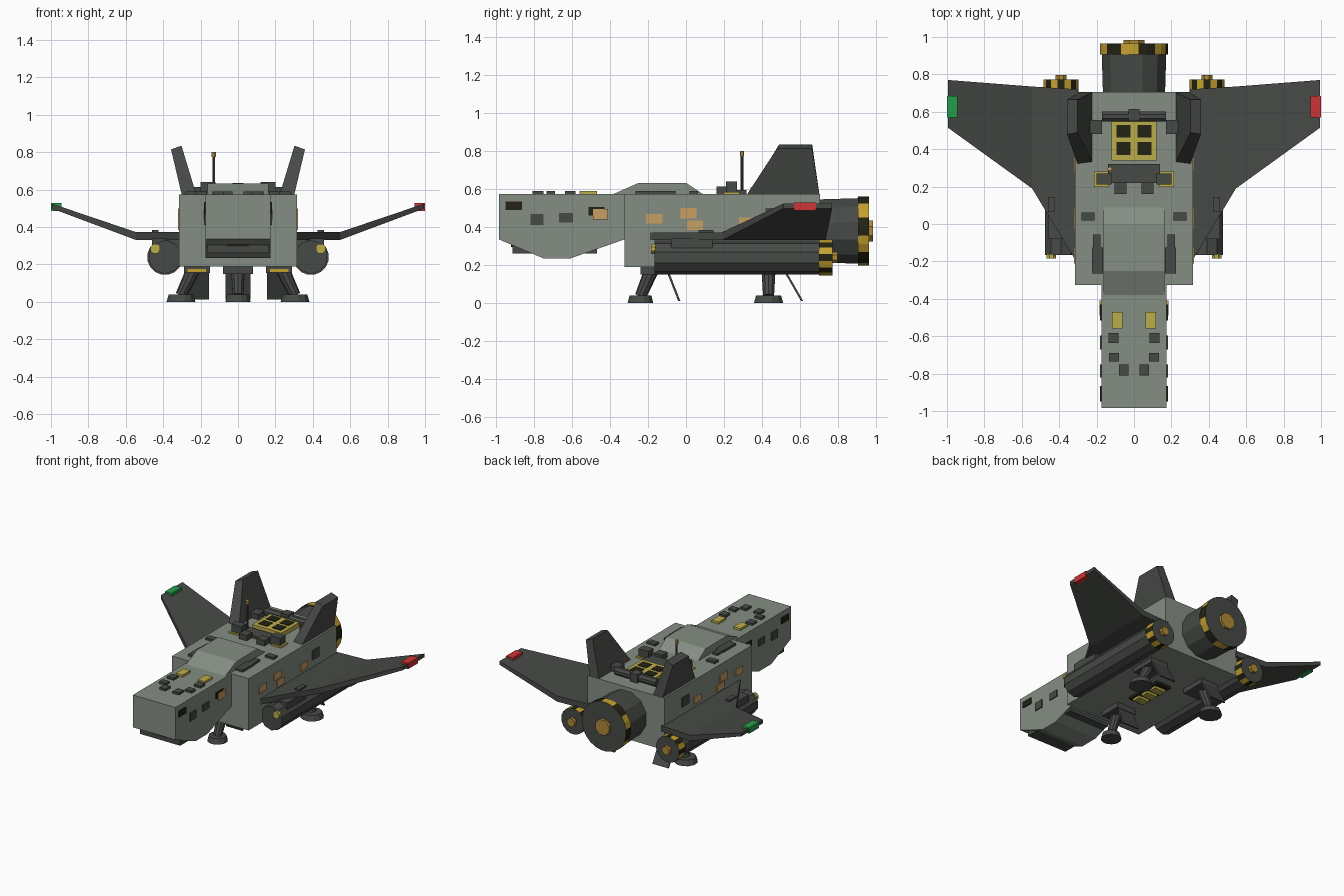
import bpy, bmesh, math
from mathutils import Vector


def mat(name, r, g, b):
    m = bpy.data.materials.new(name)
    m.diffuse_color = (r, g, b, 1)
    return m


HULL = mat("hull_grey_green", 0.235, 0.27, 0.23)
DARK = mat("dark_grey", 0.062, 0.068, 0.061)
BLACK = mat("near_black", 0.016, 0.016, 0.007)
YELLOW = mat("pale_yellow", 0.50, 0.42, 0.07)
GOLD = mat("gold", 0.55, 0.36, 0.03)
BRASS = mat("brass", 0.42, 0.25, 0.04)
TAN = mat("tan_patch", 0.58, 0.35, 0.13)
RED = mat("red_light", 0.62, 0.035, 0.035)
GREEN = mat("green_light", 0.02, 0.33, 0.07)


def build(name, verts, faces, *mats):
    me = bpy.data.meshes.new(name)
    me.from_pydata([tuple(v) for v in verts], [], faces)
    bm = bmesh.new()
    bm.from_mesh(me)
    bmesh.ops.recalc_face_normals(bm, faces=bm.faces)
    bm.to_mesh(me)
    bm.free()
    ob = bpy.data.objects.new(name, me)
    bpy.context.collection.objects.link(ob)
    for m in mats:
        me.materials.append(m)
    return ob


def loft(name, rings, *mats):
    """Skin equal-length rings of points and cap both ends."""
    n = len(rings[0])
    verts = [p for r in rings for p in r]
    faces = [[k * n + i, k * n + (i + 1) % n, (k + 1) * n + (i + 1) % n, (k + 1) * n + i]
             for k in range(len(rings) - 1) for i in range(n)]
    faces += [list(range(n)), list(range(len(verts) - n, len(verts)))]
    return build(name, verts, faces, *mats)


def box(name, x, y, z, m):
    """Box from (min, max) pairs."""
    return loft(name, [[(x[0], y[0], c), (x[1], y[0], c), (x[1], y[1], c), (x[0], y[1], c)] for c in z], m)


def side_prism(name, prof, w, m):
    """Extrude a (y, z) profile over x = -w..w."""
    return loft(name, [[(x, y, z) for y, z in prof] for x in (-w, w)], m)


def tube(name, a, b, ra, rb, n, *mats):
    """Cylinder or cone from a to b."""
    a, b = Vector(a), Vector(b)
    d = (b - a).normalized()
    u = d.cross(Vector((0, 0, 1)) if abs(d.z) < 0.9 else Vector((0, 1, 0))).normalized()
    v = d.cross(u)
    ang = [2 * math.pi * (i + 0.5) / n for i in range(n)]
    return loft(name, [[p + r * (math.cos(t) * u + math.sin(t) * v) for t in ang]
                       for p, r in ((a, ra), (b, rb))], *mats)


def striped_ring(name, a, b, r, n, step):
    """Hazard ring: side faces alternate gold and black, caps are dark."""
    ob = tube(name, a, b, r, r, n, GOLD, BLACK, DARK)
    for p in ob.data.polygons:
        p.material_index = 2 if len(p.vertices) > 4 else (p.index // step) % 2


def pair(name, x, y, z, m):
    """Box mirrored across the centre plane."""
    box(name + "_right", x, y, z, m)
    box(name + "_left", (-x[1], -x[0]), y, z, m)


# Fuselage, nose and roof hump
box("fuselage", (-0.315, 0.315), (-0.325, 0.705), (0.19, 0.575), HULL)
side_prism("nose", [(-0.985, 0.575), (-0.985, 0.335), (-0.75, 0.235), (-0.61, 0.235),
                    (-0.325, 0.335), (-0.325, 0.575)], 0.175, HULL)
side_prism("roof_hump", [(-0.385, 0.573), (-0.25, 0.633), (0.0, 0.633), (0.09, 0.573)], 0.162, HULL)
box("chin_unit", (-0.165, 0.165), (-0.915, -0.47), (0.262, 0.325), DARK)
box("chin_slot", (-0.06, 0.06), (-0.922, -0.914), (0.295, 0.315), BLACK)

# Main engine
tube("main_engine", (0, 0.70, 0.38), (0, 0.958, 0.38), 0.172, 0.18, 12, DARK)
striped_ring("main_engine_ring", (0, 0.905, 0.38), (0, 0.964, 0.38), 0.183, 24, 2)
tube("main_nozzle", (0, 0.95, 0.38), (0, 0.985, 0.38), 0.06, 0.06, 8, BRASS)

# Mirrored parts: pods, wings, fins, rear legs
wing_plan = [(0.30, -0.215, 0.352, 0.72), (0.545, 0.19, 0.352, 0.735), (0.995, 0.515, 0.512, 0.77)]
for s, side, lamp in ((1, "right", RED), (-1, "left", GREEN)):
    x = 0.39 * s
    tube("pod_" + side, (x, -0.165, 0.24), (x, 0.765, 0.24), 0.09, 0.09, 10, DARK)
    striped_ring("pod_ring_" + side, (x, 0.70, 0.24), (x, 0.772, 0.24), 0.096, 16, 1)
    tube("pod_nozzle_" + side, (x, 0.76, 0.24), (x, 0.797, 0.24), 0.032, 0.032, 8, BRASS)
    tube("pod_lamp_" + side, (0.442 * s, -0.185, 0.285), (0.442 * s, -0.16, 0.285), 0.028, 0.028, 8, YELLOW)

    rings = []
    for (wx, y0, z, y1), t in zip(wing_plan, (0.021, 0.021, 0.013)):
        rings.append([(s * wx, y0, z - t), (s * wx, y1, z - t), (s * wx, y1, z + t), (s * wx, y0, z + t)])
    loft("wing_" + side, rings, DARK)
    xs = sorted((0.945 * s, 1.0 * s))
    box("wing_tip_lamp_" + side, xs, (0.57, 0.685), (0.487, 0.53), lamp)

    # Canted tail fin
    fin = []
    for y0, y1, z, a, b in ((0.33, 0.703, 0.57, 0.222, 0.30), (0.49, 0.665, 0.825, 0.302, 0.358)):
        dz = 0.01 if z > 0.7 else 0
        fin.append([(s * a, y0, z + dz), (s * b, y0 - 0.01, z - dz), (s * b, y1, z - dz), (s * a, y1, z + dz)])
    loft("tail_fin_" + side, fin, DARK)

    # Rear leg with foot, bay and door
    f = 0.305 * s
    tube("rear_foot_" + side, (f, 0.435, 0), (f, 0.435, 0.04), 0.08, 0.068, 12, DARK)
    tube("rear_strut_" + side, (f, 0.435, 0.035), (0.225 * s, 0.435, 0.20), 0.03, 0.04, 10, DARK)
    d0, d1 = 0.155 * s, 0.285 * s
    loft("rear_door_" + side, [[(d, 0.52, 0.16), (d, 0.532, 0.16), (d, 0.617, 0.012), (d, 0.605, 0.012)]
                               for d in (d0, d1)], DARK)

pair("pod_pylon", (0.315, 0.46), (-0.08, 0.14), (0.27, 0.34), DARK)
pair("wing_block", (0.425, 0.46), (0.065, 0.145), (0.365, 0.385), DARK)
pair("rear_gear_bay", (0.15, 0.29), (0.34, 0.53), (0.155, 0.195), DARK)
pair("rear_bay_trim", (0.17, 0.27), (0.335, 0.341), (0.16, 0.175), GOLD)

# Front leg
tube("front_foot", (0, -0.24, 0), (0, -0.24, 0.04), 0.07, 0.06, 12, DARK)
tube("front_strut", (0, -0.24, 0.035), (0, -0.17, 0.20), 0.03, 0.04, 10, DARK)
box("front_gear_bay", (-0.08, 0.08), (-0.24, -0.08), (0.15, 0.195), DARK)
loft("front_door", [[(d, -0.10, 0.16), (d, -0.088, 0.16), (d, -0.03, 0.012), (d, -0.042, 0.012)]
                    for d in (-0.067, 0.067)], DARK)

# Belly rack with yellow canisters
box("belly_rack", (-0.06, 0.06), (0.02, 0.31), (0.172, 0.195), BLACK)
for i in range(3):
    y = 0.045 + i * 0.085
    box("belly_canister_%d" % i, (-0.045, 0.045), (y, y + 0.06), (0.155, 0.18), YELLOW)

# Rear roof: framed window, roll bar, equipment blocks and antenna
box("skylight_frame", (-0.12, 0.12), (0.34, 0.555), (0.57, 0.608), YELLOW)
for i, (sx, y) in enumerate(((-1, 0.37), (1, 0.37), (-1, 0.462), (1, 0.462))):
    c = 0.056 * sx
    box("skylight_pane_%d" % i, (c - 0.037, c + 0.037), (y, y + 0.068), (0.605, 0.612), BLACK)
tube("roof_bar", (-0.17, 0.575, 0.602), (0.17, 0.575, 0.602), 0.03, 0.03, 8, DARK)
box("roof_bar_cap", (-0.03, 0.03), (0.55, 0.615), (0.575, 0.637), DARK)
pair("roof_bar_mount", (0.17, 0.235), (0.48, 0.555), (0.57, 0.615), DARK)
pair("roof_bracket", (0.135, 0.215), (0.198, 0.282), (0.57, 0.585), YELLOW)
pair("roof_unit_outer", (0.12, 0.20), (0.21, 0.27), (0.57, 0.64), DARK)
pair("roof_unit_inner", (0.04, 0.105), (0.16, 0.225), (0.57, 0.615), DARK)
box("roof_unit_base", (-0.14, 0.14), (0.22, 0.32), (0.57, 0.595), DARK)
tube("antenna", (-0.13, 0.295, 0.57), (-0.13, 0.295, 0.79), 0.007, 0.007, 6, DARK)
tube("antenna_tip", (-0.13, 0.295, 0.775), (-0.13, 0.295, 0.802), 0.012, 0.012, 8, TAN)

# Roof details: x centre, y centre, x size, y size, base height, material
for i, (cx, cy, w, d, z, m) in enumerate((
        (0.11, -0.61, 0.055, 0.055, 0.575, DARK), (0.107, -0.713, 0.055, 0.045, 0.575, DARK),
        (0.055, -0.78, 0.05, 0.06, 0.575, DARK), (0.09, -0.515, 0.055, 0.09, 0.575, YELLOW),
        (0.245, 0.04, 0.07, 0.045, 0.575, DARK), (0.2, -0.09, 0.04, 0.07, 0.575, DARK),
        (0.195, -0.195, 0.06, 0.14, 0.575, DARK))):
    pair("roof_detail_%d" % i, (cx - w / 2, cx + w / 2), (cy - d / 2, cy + d / 2), (z - 0.005, z + 0.016), m)

# Side windows and patches: wall x, y range, z range, material
for i, (x, y0, y1, z0, z1, m) in enumerate((
        (0.175, -0.95, -0.865, 0.49, 0.535, BLACK), (0.175, -0.515, -0.43, 0.46, 0.505, BLACK),
        (0.175, -0.82, -0.75, 0.41, 0.47, DARK), (0.175, -0.67, -0.595, 0.425, 0.475, DARK),
        (0.177, -0.49, -0.41, 0.44, 0.495, TAN), (0.315, -0.21, -0.125, 0.42, 0.47, TAN),
        (0.315, -0.03, 0.055, 0.445, 0.5, TAN), (0.315, 0.005, 0.09, 0.385, 0.435, TAN),
        (0.315, 0.28, 0.36, 0.4, 0.45, TAN), (0.315, 0.42, 0.5, 0.43, 0.5, DARK))):
    pair("side_plate_%d" % i, (x - 0.002, x + 0.007), (y0, y1), (z0, z1), m)
